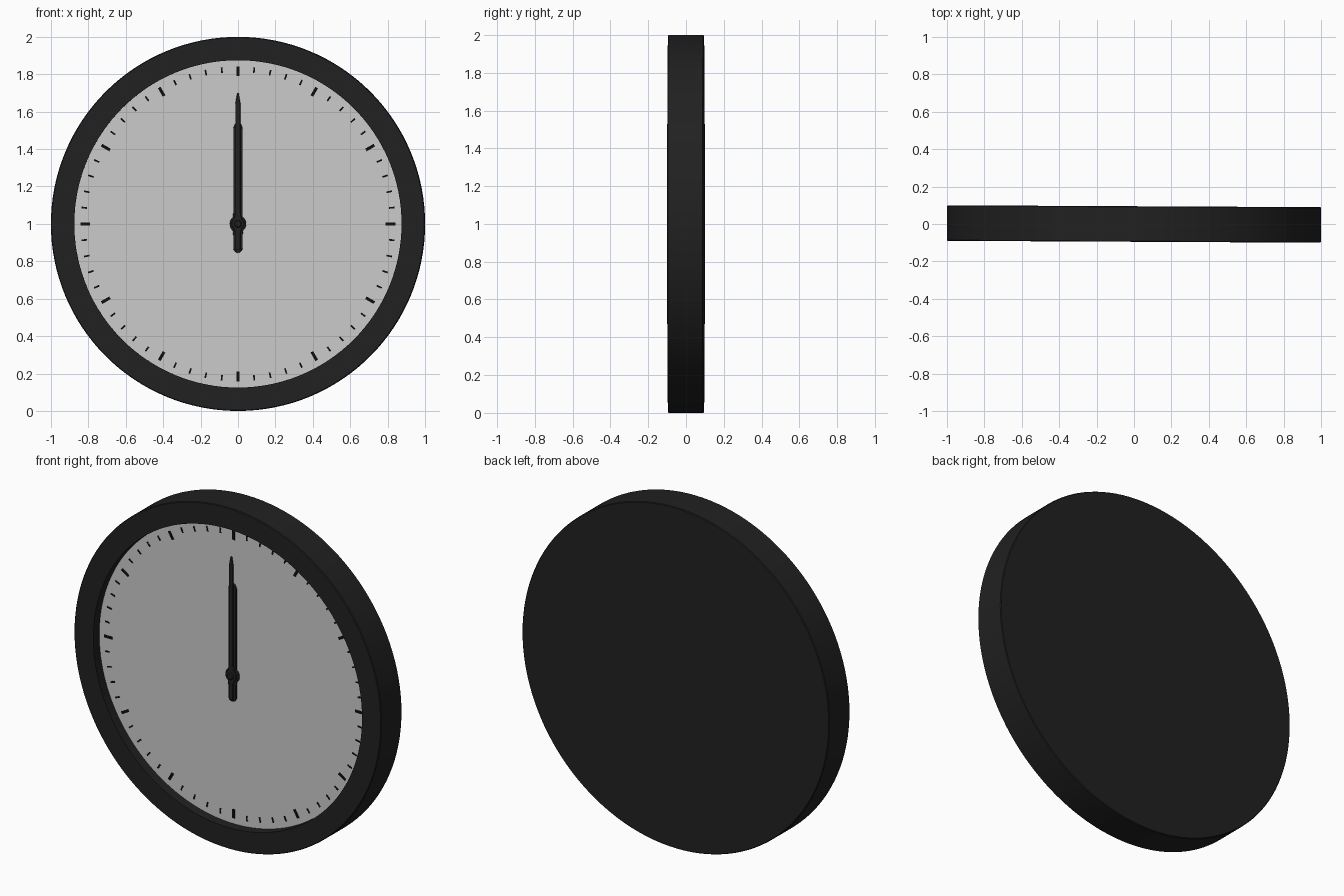
import bpy, bmesh, math
from mathutils import Matrix, Vector

if "Cube" in bpy.data.objects:
    bpy.data.objects.remove(bpy.data.objects["Cube"])

PLACE = Matrix.Translation((0, 0, 1)) @ Matrix.Rotation(-0.005, 4, 'Z')


def material(name, v):
    m = bpy.data.materials.new(name)
    m.diffuse_color = (v, v, v, 1)
    m.use_nodes = True
    m.node_tree.nodes["Principled BSDF"].inputs["Base Color"].default_value = m.diffuse_color
    return m


black = material("black_plastic", 0.015)
ink = material("black_ink", 0.004)


def finish(name, bm, mat=None, bevel=0, smooth=False):
    bmesh.ops.recalc_face_normals(bm, faces=bm.faces)
    me = bpy.data.meshes.new(name)
    bm.to_mesh(me)
    bm.free()
    ob = bpy.data.objects.new(name, me)
    bpy.context.collection.objects.link(ob)
    ob.matrix_world = PLACE
    if mat:
        me.materials.append(mat)
    if bevel:
        b = ob.modifiers.new("bevel", 'BEVEL')
        b.width, b.segments = bevel, 2
    if smooth:
        bpy.ops.object.select_all(action='DESELECT')
        bpy.context.view_layer.objects.active = ob
        ob.select_set(True)
        bpy.ops.object.shade_smooth_by_angle(angle=math.radians(30))
    return ob


def lathe(name, profile, mat=None, steps=128):
    """Spin (radius, y) points around the y axis."""
    bm = bmesh.new()
    vs = [bm.verts.new((r, y, 0)) for r, y in profile]
    es = [bm.edges.new(p) for p in zip(vs, vs[1:])]
    bmesh.ops.spin(bm, geom=vs + es, cent=(0, 0, 0), axis=(0, 1, 0),
                   angle=2 * math.pi, steps=steps)
    bmesh.ops.remove_doubles(bm, verts=bm.verts, dist=1e-5)
    return finish(name, bm, mat, smooth=True)


def hand(name, half, y0, y1):
    """Symmetrical hand from (half width, height) points, bottom to top."""
    bm = bmesh.new()
    outline = half + [(-w, z) for w, z in reversed(half) if w > 0]
    f = bm.faces.new([bm.verts.new((w, y0, z)) for w, z in outline])
    ext = bmesh.ops.extrude_face_region(bm, geom=[f])["geom"]
    bmesh.ops.translate(bm, vec=(0, y1 - y0, 0),
                        verts=[v for v in ext if isinstance(v, bmesh.types.BMVert)])
    return finish(name, bm, black, bevel=0.003, smooth=True)


def boss(z, r, n=12):
    """Right half of the round swelling around the pivot."""
    return [(r * math.cos(a), z + r * math.sin(a))
            for a in (math.radians(-50 + 105 * i / n) for i in range(n + 1))]


# case: flat back, straight side, flat rim and recess wall
lathe("case", [(0, 0.095), (0.996, 0.095), (1, 0.091), (1, -0.091), (0.996, -0.095),
               (0.875, -0.095), (0.875, -0.036)], black)

# dial
lathe("dial", [(0, -0.04), (0.876, -0.04)])

# minute and hour marks
bm = bmesh.new()
for i in range(60):
    hour = i % 5 == 0
    length, width = (0.052, 0.016) if hour else (0.03, 0.009)
    turn = Matrix.Rotation(math.radians(6 * i), 4, 'Y')
    bmesh.ops.create_cube(bm, size=1, matrix=turn
                          @ Matrix.Translation((0, -0.04, 0.842 - length / 2))
                          @ Matrix.Diagonal((width, 0.004, length, 1)))
finish("dial_marks", bm, ink)

# hour hand and minute hand, both at twelve
tail = [(0, -0.155), (0.014, -0.15), (0.025, -0.135), (0.025, -0.06)]
hand("hour_hand", tail + boss(0, 0.044) + [(0.025, 0.08), (0.025, 0.51), (0.016, 0.535), (0, 0.54)],
     -0.044, -0.056)
hand("minute_hand", [(0.014, -0.14), (0.014, -0.045)] + boss(0, 0.034)
     + [(0.014, 0.06), (0.014, 0.64), (0.004, 0.70)], -0.057, -0.067)

# pivot pin and cap
lathe("pivot", [(0.02, -0.038), (0.02, -0.070), (0.015, -0.074), (0, -0.074)], black, 32)
